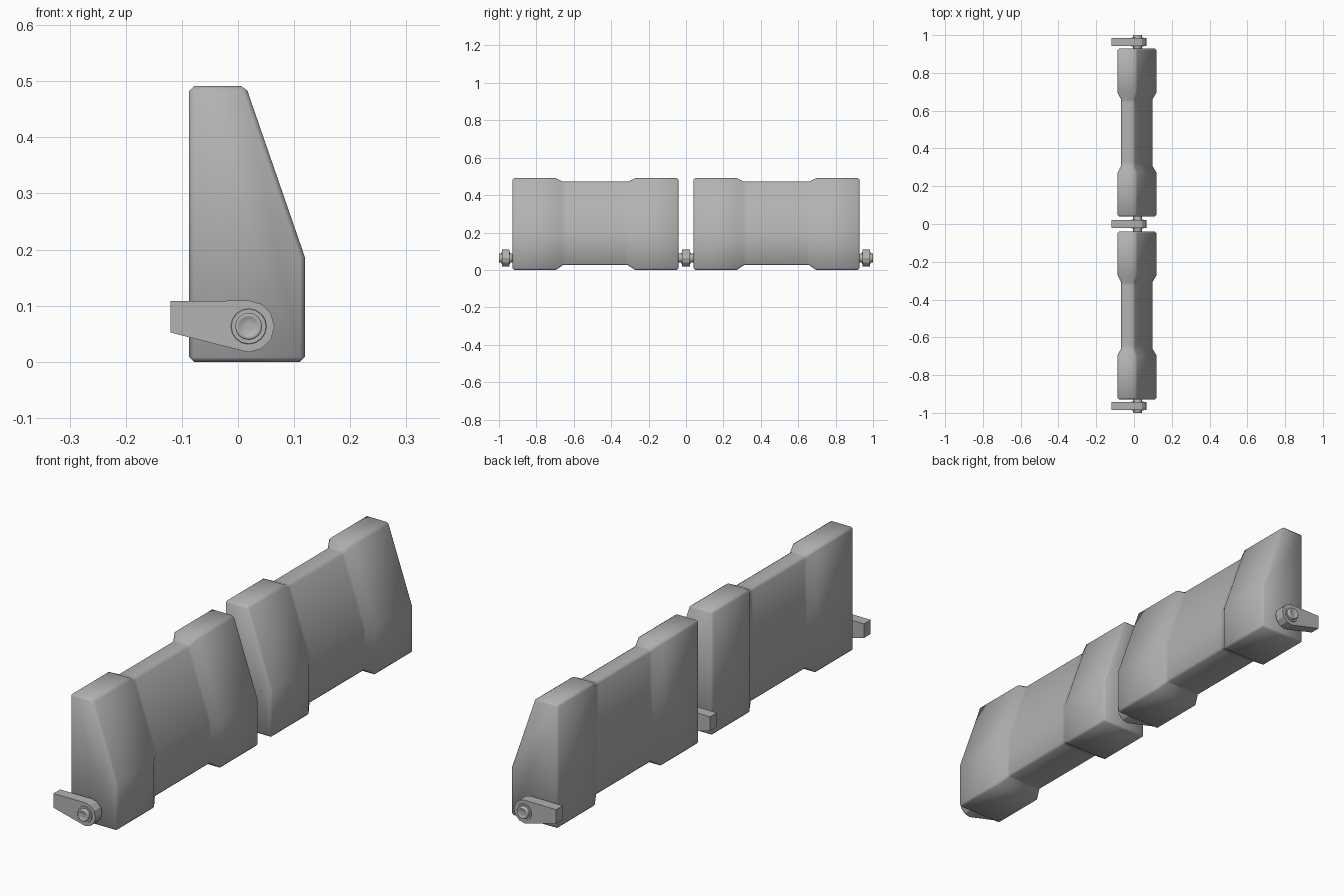
import bpy, bmesh, math

if "Cube" in bpy.data.objects:
    bpy.data.objects.remove(bpy.data.objects["Cube"])

AXLE_X, AXLE_Z = 0.019, 0.063

# Dark grey metal
steel = bpy.data.materials.new("dark_steel")
steel.diffuse_color = (0.45, 0.45, 0.45, 1)
steel.use_nodes = True
steel.node_tree.nodes["Principled BSDF"].inputs["Base Color"].default_value = steel.diffuse_color


def finish(name, bm, bevel, angle):
    bmesh.ops.recalc_face_normals(bm, faces=bm.faces)
    mesh = bpy.data.meshes.new(name)
    bm.to_mesh(mesh)
    bm.free()
    mesh.materials.append(steel)
    ob = bpy.data.objects.new(name, mesh)
    bpy.context.collection.objects.link(ob)
    bpy.ops.object.select_all(action='DESELECT')
    ob.select_set(True)
    bpy.context.view_layer.objects.active = ob
    if bevel:
        mod = ob.modifiers.new("edge_chamfer", 'BEVEL')
        mod.width, mod.segments = bevel, 1
        mod.limit_method, mod.angle_limit = 'ANGLE', math.radians(50)
        bpy.ops.object.modifier_apply(modifier=mod.name)
    bpy.ops.object.shade_smooth_by_angle(angle=math.radians(angle))
    return ob


def loft(name, sections, bevel=0, angle=30):
    """Skin a list of (y, [(x, z), ...]) cross-sections and cap both ends."""
    bm = bmesh.new()
    rings = [[bm.verts.new((x, y, z)) for x, z in pts] for y, pts in sections]
    n = len(rings[0])
    for a, b in zip(rings, rings[1:]):
        for i in range(n):
            j = (i + 1) % n
            bm.faces.new((a[i], a[j], b[j], b[i]))
    bm.faces.new(rings[0])
    bm.faces.new(rings[-1])
    return finish(name, bm, bevel, angle)


def circle(r, n=16):
    return [(AXLE_X + r * math.cos(2 * math.pi * i / n),
             AXLE_Z + r * math.sin(2 * math.pi * i / n)) for i in range(n)]


# Track pads: thick at both ends, slimmer in the middle (extra loop keeps it flat)
thick = [(-0.087, 0.0), (0.119, 0.0), (0.119, 0.187), (0.014, 0.491), (-0.087, 0.491)]
thin = [(-0.068, 0.025), (0.097, 0.025), (0.097, 0.195), (0.003, 0.472), (-0.068, 0.472)]
stations = [(-0.444, thick), (-0.212, thick), (-0.175, thin), (-0.16, thin),
            (0.16, thin), (0.175, thin), (0.212, thick), (0.444, thick)]
for label, yc in (("front", -0.484), ("rear", 0.484)):
    loft(label + "_pad", [(yc + y, p) for y, p in stations], 0.008, 80)

# Connector links with round heads and tapering tails, each on a hollow pin
tail = [(-0.12, 0.108), (-0.12, 0.052), (-0.01, 0.024)]
head = [(AXLE_X + 0.046 * math.cos(math.radians(a)),
         AXLE_Z + 0.046 * math.sin(math.radians(a))) for a in range(-90, 91, 30)]
outline = tail + head
pin = [(-0.034, 0.005), (-0.034, 0.016), (-0.036, 0.018), (-0.036, 0.022), (-0.034, 0.024),
       (-0.023, 0.024), (-0.023, 0.031), (-0.018, 0.033),
       (0.018, 0.033), (0.023, 0.031), (0.023, 0.024),
       (0.034, 0.024), (0.036, 0.022), (0.036, 0.018), (0.034, 0.016), (0.034, 0.005)]
for label, yc in (("front", -0.964), ("middle", 0.0), ("rear", 0.964)):
    stretch = 1.25 if label == "middle" else 1.0
    loft(label + "_link", [(yc - 0.021, outline), (yc + 0.021, outline)], 0, 25)
    loft(label + "_pin", [(yc + y * (stretch if abs(y) > 0.03 else 1), circle(r)) for y, r in pin],
         0, 50)
